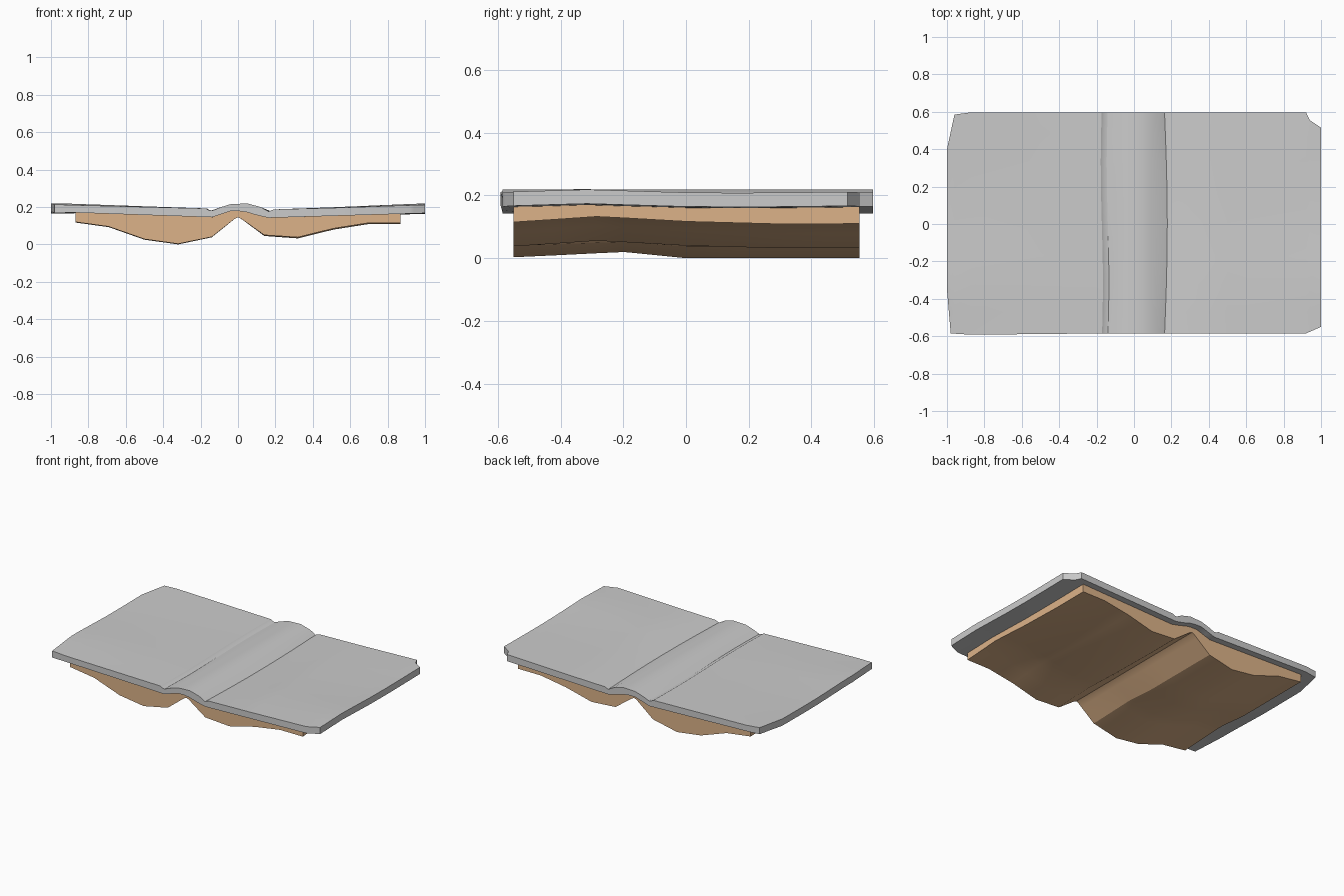
import bpy, math

if "Cube" in bpy.data.objects:
    bpy.data.objects.remove(bpy.data.objects["Cube"])


def interp(pts, v):
    """Piecewise linear lookup in a list of (key, value)."""
    if v <= pts[0][0]:
        return pts[0][1]
    for (a, p), (b, q) in zip(pts, pts[1:]):
        if v <= b:
            return p + (q - p) * (v - a) / (b - a)
    return pts[-1][1]


def slab(name, xs, rows, y_lo, y_hi, top, bottom, shift):
    """Closed slab: columns across x, rows along y, a top and a bottom skin."""
    n, m = len(xs), len(rows)
    verts = []
    for skin in (top, bottom):
        for x in xs:
            for t in rows:
                lo, hi = y_lo(x), y_hi(x)
                y = lo + (hi - lo) * t
                verts.append((x + shift(x, y), y, max(0, skin(x, y))))
    off = n * m
    faces = []
    for i in range(n - 1):
        for j in range(m - 1):
            a, b, c, d = i*m + j, (i+1)*m + j, (i+1)*m + j + 1, i*m + j + 1
            faces += [(a, b, c, d), (d + off, c + off, b + off, a + off)]
    rim = ([i*m for i in range(n)] + [(n-1)*m + j for j in range(1, m)]
           + [i*m + m - 1 for i in range(n-2, -1, -1)] + list(range(m-2, 0, -1)))
    for a, b in zip(rim, rim[1:] + rim[:1]):
        faces.append((a, a + off, b + off, b))
    me = bpy.data.meshes.new(name)
    me.from_pydata(verts, [], faces)
    ob = bpy.data.objects.new(name, me)
    bpy.context.collection.objects.link(ob)
    bpy.ops.object.select_all(action='DESELECT')
    ob.select_set(True)
    bpy.context.view_layer.objects.active = ob
    bpy.ops.object.shade_smooth_by_angle(angle=math.radians(25))
    return ob


# Cover cross-section: two boards, two hinge grooves and a rounded spine
cover_top = [(-1, .214), (-.87, .21), (-.172, .192), (-.16, .184), (-.14, .18),
             (-.095, .198), (-.04, .215), (.05, .219), (.12, .2), (.163, .176),
             (.19, .187), (.5, .195), (1, .212)]
cover_bottom = [(-1, .168), (-.87, .17), (-.172, .146), (-.14, .145), (-.095, .16),
                (-.04, .178), (.03, .178), (.1, .156), (.163, .142), (1, .167)]
# Worn corners of the cover outline
front_edge = [(-1, -.35), (-.98, -.585), (-.87, -.592), (-.2, -.585), (.92, -.585), (1, -.55)]
back_edge = [(-1, .4), (-.96, .585), (-.87, .597), (.92, .597), (.94, .555), (1, .515)]
warp = [(-.55, 0), (-.32, .007), (.05, -.004), (.3, -.003), (.55, 0)]


def board_wave(x, y):
    return interp(warp, y) * min(1, max(0, abs(x) - .2) * 1.5)


def groove_shift(x, y):
    if .14 < x < .25:
        return .015 * math.cos(y * 2.6)
    if -.2 < x < -.13:
        return -.006 * math.sin(y * 5)
    return 0


cover_xs = [-1, -.98, -.96, -.87, -.5, -.172, -.16, -.14, -.095, -.04, .005, .05,
            .085, .12, .163, .19, .5, .92, .94, 1]
slab("cover", cover_xs, [0, .1, .22, .35, .5, .65, .78, .9, 1],
     lambda x: interp(front_edge, x), lambda x: interp(back_edge, x),
     lambda x, y: interp(cover_top, x) + board_wave(x, y),
     lambda x, y: interp(cover_bottom, x) + board_wave(x, y), groove_shift)

# Page block: two sagging stacks meeting in the gutter
page_bottom = [(-.87, .12), (-.69, .095), (-.5, .028), (-.32, .003), (-.14, .04),
               (-.02, .135), (0, .145), (.02, .135), (.14, .05), (.32, .038), (.51, .085),
               (.7, .115), (.87, .115)]
sag_left = [(-.54, 0), (-.2, .017), (0, -.003), (.55, -.003)]
sag_right = [(-.54, 0), (-.28, .018), (0, .002), (.3, -.006), (.55, -.005)]


def page_low(x, y):
    sag = interp(sag_left if x < 0 else sag_right, y)
    return interp(page_bottom, x) + sag * min(1, abs(x) * 5)


page_xs = sorted([p[0] for p in page_bottom] + [-.095, -.04, .04, .1, .17])
pages = slab("pages", page_xs, [0, .12, .24, .32, .5, .65, .77, .9, 1],
             lambda x: -.55, lambda x: .553,
             lambda x, y: interp(cover_bottom, x) + board_wave(x, y) + .003,
             page_low, lambda x, y: 0)
mat = bpy.data.materials.new("paper")
mat.diffuse_color = (.72, .45, .25, 1)
mat.use_nodes = True
mat.node_tree.nodes["Principled BSDF"].inputs["Base Color"].default_value = mat.diffuse_color
pages.data.materials.append(mat)
